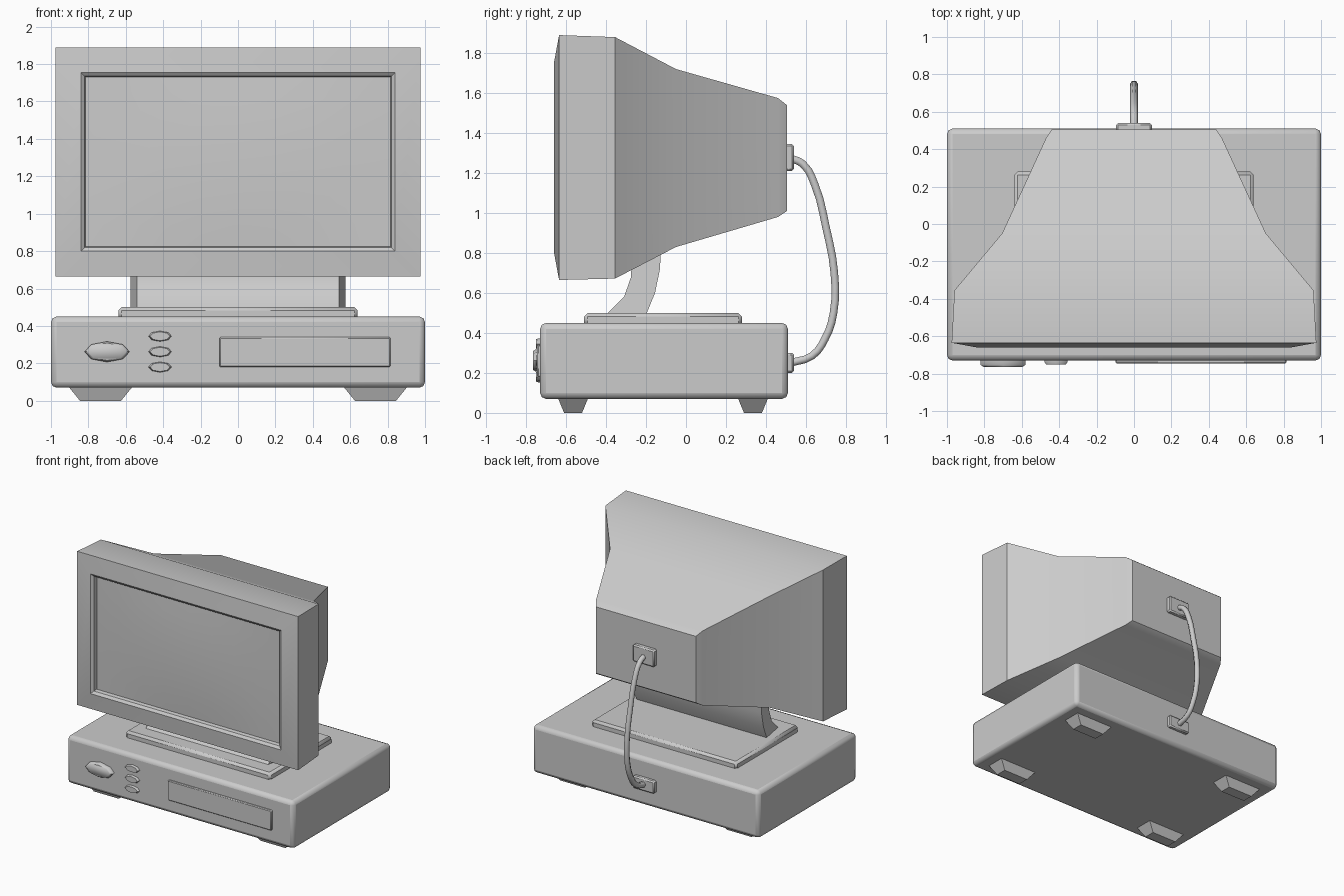
import bpy, bmesh, math

if "Cube" in bpy.data.objects:
    bpy.data.objects.remove(bpy.data.objects["Cube"])


def make(name, verts, faces, smooth=35, bevel=0, segs=2):
    me = bpy.data.meshes.new(name)
    bm = bmesh.new()
    vs = [bm.verts.new(v) for v in verts]
    for f in faces:
        bm.faces.new([vs[i] for i in f])
    bmesh.ops.recalc_face_normals(bm, faces=bm.faces)
    bm.to_mesh(me)
    bm.free()
    ob = bpy.data.objects.new(name, me)
    bpy.context.collection.objects.link(ob)
    if bevel:
        m = ob.modifiers.new("bevel", 'BEVEL')
        m.width, m.segments = bevel, segs
    bpy.ops.object.select_all(action='DESELECT')
    bpy.context.view_layer.objects.active = ob
    ob.select_set(True)
    bpy.ops.object.shade_smooth_by_angle(angle=math.radians(smooth))
    return ob


def loft(name, rings, **kw):
    """Skin equal-sized rings and cap both ends."""
    n = len(rings[0])
    faces = [(r * n + i, r * n + (i + 1) % n, (r + 1) * n + (i + 1) % n, (r + 1) * n + i)
             for r in range(len(rings) - 1) for i in range(n)]
    faces += [tuple(range(n)), tuple(range((len(rings) - 1) * n, len(rings) * n))]
    return make(name, [p for r in rings for p in r], faces, **kw)


def rect_y(y, hx, z0, z1):
    return [(-hx, y, z0), (hx, y, z0), (hx, y, z1), (-hx, y, z1)]


def rect_z(z, x0, x1, y0, y1):
    return [(x0, y0, z), (x1, y0, z), (x1, y1, z), (x0, y1, z)]


def box(name, x0, x1, y0, y1, z0, z1, **kw):
    return loft(name, [rect_z(z0, x0, x1, y0, y1), rect_z(z1, x0, x1, y0, y1)], **kw)


# Computer case and the swivel plate on top
box("case", -1, 1, -0.73, 0.51, 0.07, 0.45, bevel=0.03)
box("swivel_plate", -0.64, 0.64, -0.51, 0.28, 0.43, 0.50, bevel=0.018, segs=1)

# Tapered feet
for sx in (-1, 1):
    for label, yc in (("front", -0.565), ("back", 0.335)):
        xc = sx * 0.735
        loft(f"{label}_foot_{'right' if sx > 0 else 'left'}",
             [rect_z(0, xc - 0.11, xc + 0.11, yc - 0.045, yc + 0.045),
              rect_z(0.08, xc - 0.175, xc + 0.175, yc - 0.078, yc + 0.078)])

# Curved neck, narrower along its front face
front = [(-0.40, 0.49), (-0.31, 0.58), (-0.275, 0.68), (-0.28, 0.85)]
back = [(-0.125, 0.85), (-0.13, 0.72), (-0.155, 0.60), (-0.20, 0.49)]
loft("neck", [[(s * 0.54, y, z) for y, z in front] + [(s * 0.575, y, z) for y, z in back]
              for s in (-1, 1)])

# Monitor: recessed screen rim, sloped bezel, tapering tube housing
loft("monitor_housing", [rect_y(*r) for r in (
    (-0.615, 0.815, 0.825, 1.73),
    (-0.645, 0.82, 0.82, 1.735),
    (-0.66, 0.84, 0.80, 1.755),
    (-0.635, 0.975, 0.665, 1.89),
    (-0.355, 0.96, 0.672, 1.88),
    (-0.05, 0.705, 0.83, 1.72),
    (0.46, 0.47, 0.98, 1.575),
    (0.505, 0.44, 1.01, 1.54))])

# Slightly domed screen
N = 8
pts = []
for j in range(N + 1):
    for i in range(N + 1):
        u, v = 2 * i / N - 1, 2 * j / N - 1
        pts.append((u * 0.815, -0.616 - 0.018 * (1 - u * u) * (1 - v * v), 1.2775 + v * 0.4525))
make("screen", pts, [(j * (N + 1) + i, j * (N + 1) + i + 1, (j + 1) * (N + 1) + i + 1, (j + 1) * (N + 1) + i)
                     for j in range(N) for i in range(N)])


# Oval front controls
def button(name, x, z, rx, rz, y):
    def ring(s, yy):
        return [(x + s * rx * math.cos(a * math.pi / 4), yy, z + s * rz * math.sin(a * math.pi / 4))
                for a in range(8)]
    loft(name, [ring(1, -0.72), ring(1, y + 0.012), ring(0.85, y)], smooth=50)


button("power_knob", -0.70, 0.262, 0.12, 0.055, -0.765)
for k, z in enumerate((0.345, 0.262, 0.18)):
    button(f"button_{k + 1}", -0.417, z, 0.062, 0.028, -0.75)
box("drive_panel", -0.10, 0.815, -0.745, -0.72, 0.18, 0.34, bevel=0.006, segs=1)

# Cable sockets and cable
box("monitor_socket", -0.095, 0.095, 0.49, 0.54, 1.21, 1.345, bevel=0.01, segs=1)
box("case_socket", -0.095, 0.095, 0.49, 0.54, 0.20, 0.30, bevel=0.01, segs=1)
cu = bpy.data.curves.new("cable", 'CURVE')
cu.dimensions = '3D'
cu.bevel_depth = 0.022
cu.bevel_resolution = 1
cu.resolution_u = 3
path = [(0.52, 1.275), (0.585, 1.245), (0.645, 1.14), (0.70, 0.93), (0.742, 0.70),
        (0.738, 0.50), (0.695, 0.37), (0.63, 0.285), (0.52, 0.25)]
sp = cu.splines.new('BEZIER')
sp.bezier_points.add(len(path) - 1)
for p, (y, z) in zip(sp.bezier_points, path):
    p.co = (0, y, z)
    p.handle_left_type = p.handle_right_type = 'AUTO'
bpy.context.collection.objects.link(bpy.data.objects.new("cable", cu))
